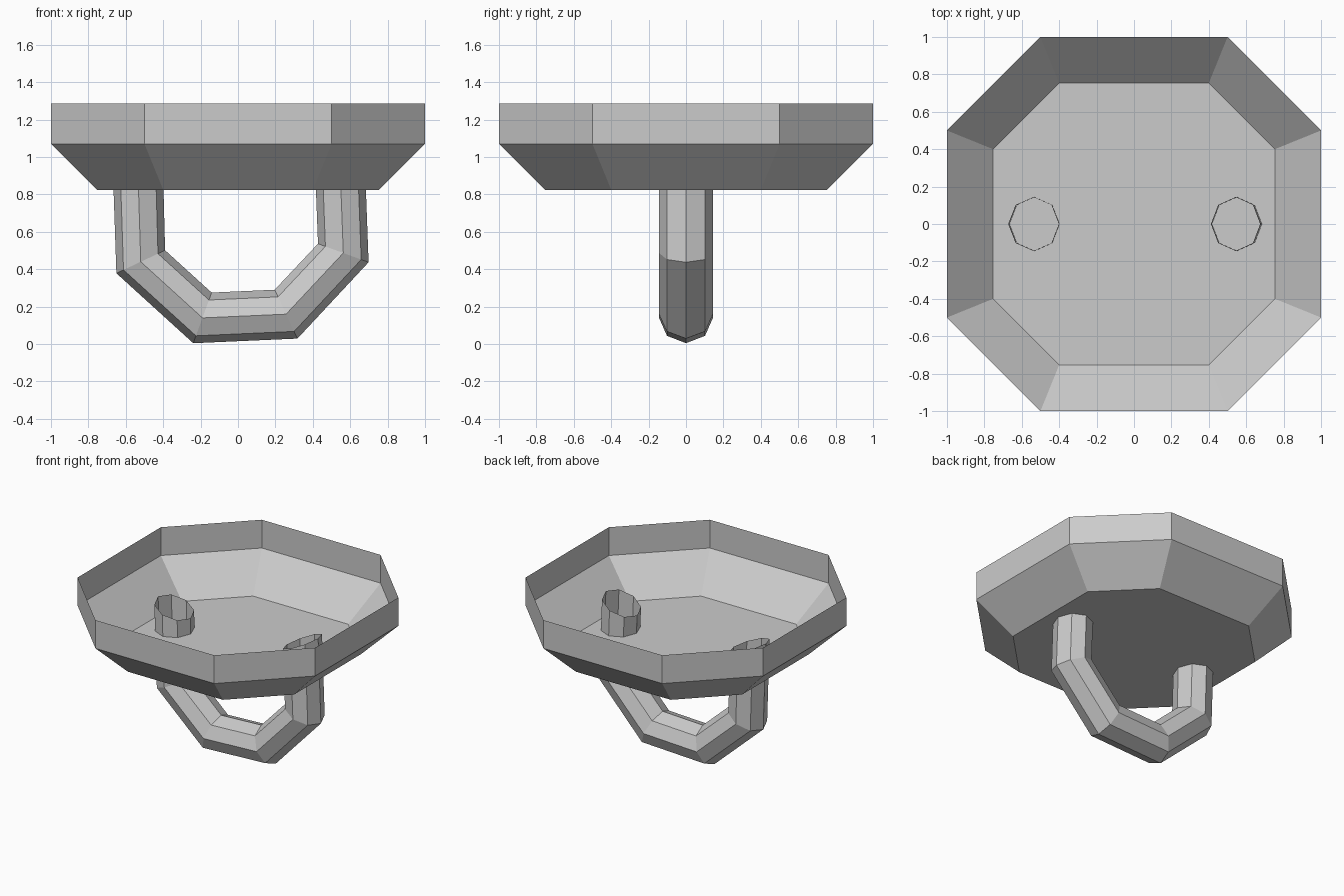
import bpy, bmesh
from math import cos, sin, pi
from mathutils import Vector

if "Cube" in bpy.data.objects:
    bpy.data.objects.remove(bpy.data.objects["Cube"])


def loft(name, rings, cap_start=False):
    """Skin a list of closed rings with quads; ends stay open unless capped."""
    bm = bmesh.new()
    loops = [[bm.verts.new(p) for p in ring] for ring in rings]
    for a, b in zip(loops, loops[1:]):
        n = len(a)
        for i in range(n):
            j = (i + 1) % n
            bm.faces.new((a[i], a[j], b[j], b[i]))
    if cap_start:
        bm.faces.new(loops[0][::-1])
    bmesh.ops.recalc_face_normals(bm, faces=bm.faces)
    mesh = bpy.data.meshes.new(name)
    bm.to_mesh(mesh)
    bm.free()
    obj = bpy.data.objects.new(name, mesh)
    bpy.context.collection.objects.link(obj)
    return obj


def octagon(w, c, z):
    """Chamfered square: half width w, half flat-side length c."""
    return [(w, -c, z), (w, c, z), (c, w, z), (-c, w, z),
            (-w, c, z), (-w, -c, z), (-c, -w, z), (c, -w, z)]


# Dish: thin open-topped octagonal bowl with a flat floor
loft("dish", [octagon(0.753, 0.4, 0.825), octagon(1, 0.5, 1.07),
              octagon(1, 0.5, 1.285)], cap_start=True)

# Handle: slightly tilted octagonal loop, open ends poking through the floor
# each entry: path point x, z and the outward direction of its mitred ring
centre = Vector((0.01, 0, 0.69))
joints = [Vector((x, 0, z)) for x, z in
          ((-0.52, 0.44), (-0.19, 0.14), (0.257, 0.16), (0.563, 0.487))]
path = [(Vector((-0.537, 0, 0.99)), Vector((-0.942, 0, 0.336)))]
path += [(p, (p - centre).normalized()) for p in joints]
path += [(Vector((0.543, 0, 1.02)), Vector((0.914, 0, 0.403)))]

radius, sides = 0.144, 8
rings = []
for p, out in path:
    rings.append([p + radius * (cos(2 * pi * k / sides) * out
                                + sin(2 * pi * k / sides) * Vector((0, 1, 0)))
                  for k in range(sides)])
loft("handle", rings)
